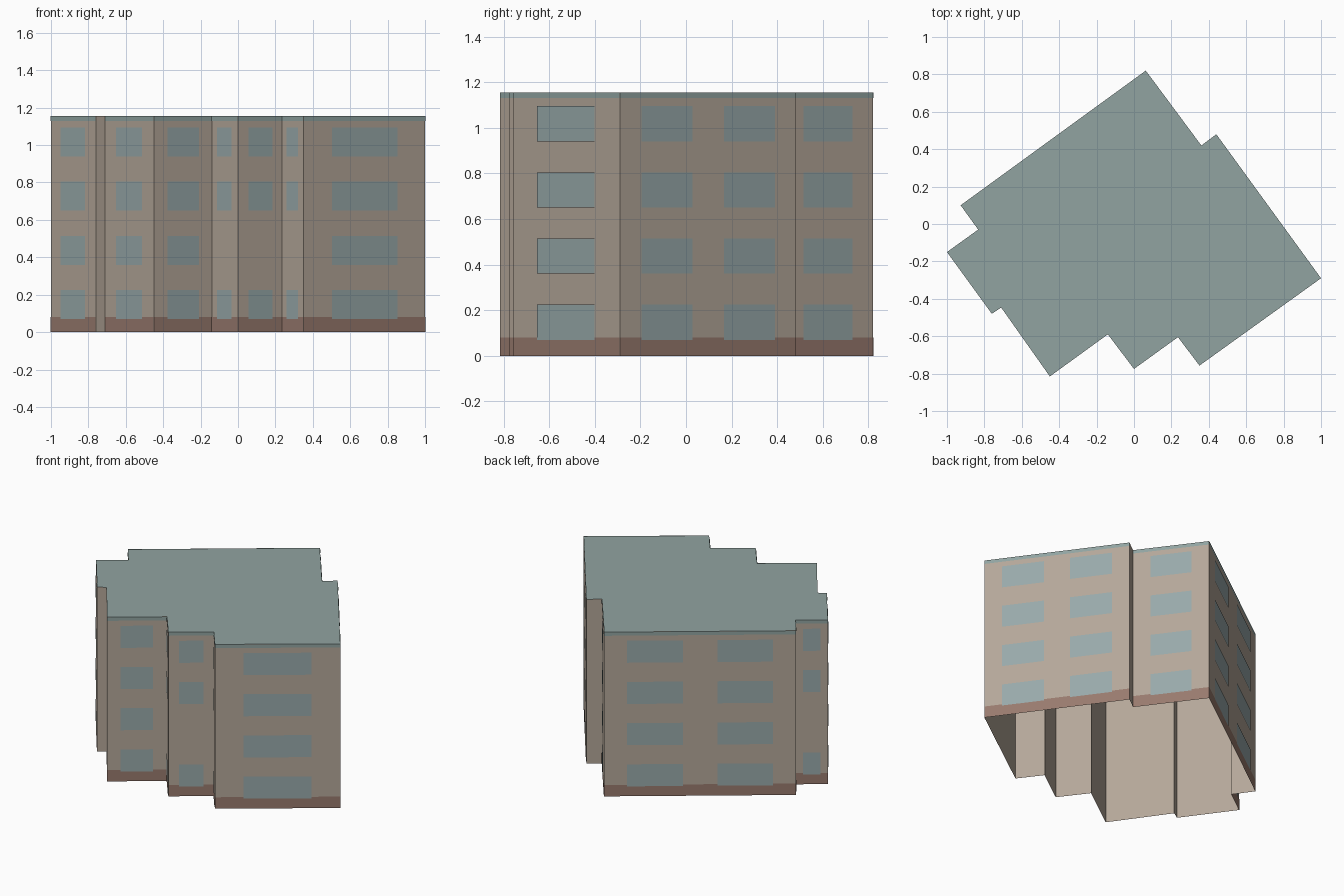
import bpy
import bmesh
from mathutils import Vector

cube = bpy.data.objects.get("Cube")
if cube:
    bpy.data.objects.remove(cube, do_unlink=True)


def material(name, rgb):
    lin = [((c / 255 + 0.055) / 1.055) ** 2.4 for c in rgb] + [1.0]
    mat = bpy.data.materials.new(name)
    mat.use_nodes = True
    mat.diffuse_color = lin
    mat.node_tree.nodes["Principled BSDF"].inputs["Base Color"].default_value = lin
    return mat


BEIGE = material("beige_wall", (180, 167, 153))
BROWN = material("brown_base", (152, 122, 110))
TEAL = material("teal_roof", (145, 164, 161))
GLASS = material("window_glass", (152, 169, 170))

# Building outline, counterclockwise from above
OUTLINE = [Vector(p) for p in (
    (0.35, -0.757), (1, -0.29), (0.44, 0.48), (0.36, 0.42), (0.063, 0.82),
    (-0.927, 0.10), (-0.833, -0.03), (-1, -0.15), (-0.76, -0.48), (-0.71, -0.447),
    (-0.45, -0.815), (-0.14, -0.59), (0, -0.775), (0.235, -0.605))]
HEIGHT, BASE_TOP, CORNICE = 1.155, 0.08, 1.13
FLOOR_STEP, SILL, WINDOW_HEIGHT, FLOORS = 0.29, 0.07, 0.155, 4
PLAIN_LENGTH, NARROW_LENGTH, WIDE_LENGTH = 0.12, 0.35, 0.9
SIDES = [(a, b) for a, b in zip(OUTLINE, OUTLINE[1:] + OUTLINE[:1])]
DECORATED = [(a, b) for a, b in SIDES if (b - a).length > PLAIN_LENGTH]


def build(name, mat, fill):
    bm = bmesh.new()
    fill(bm)
    mesh = bpy.data.meshes.new(name)
    bm.to_mesh(mesh)
    bm.free()
    mesh.materials.append(mat)
    obj = bpy.data.objects.new(name, mesh)
    bpy.context.collection.objects.link(obj)


def panel(bm, side, z0, z1, start=0.0, end=1.0, offset=0.0):
    """Upright rectangle over part of a wall, pushed out from it."""
    a, b = side
    d = (b - a).normalized()
    out = Vector((d.y, -d.x)) * offset
    p, q = a.lerp(b, start) + out, a.lerp(b, end) + out
    bm.faces.new([bm.verts.new((v.x, v.y, z))
                  for v, z in ((p, z0), (q, z0), (q, z1), (p, z1))])


def walls(bm):
    for side in SIDES:
        panel(bm, side, 0, HEIGHT)
    bmesh.ops.remove_doubles(bm, verts=bm.verts[:], dist=0.0001)


def roof(bm):
    bm.faces.new([bm.verts.new((p.x, p.y, HEIGHT)) for p in OUTLINE])


def base(bm):
    for side in DECORATED:
        panel(bm, side, 0, BASE_TOP, offset=0.002)


def cornice(bm):
    for side in DECORATED:
        panel(bm, side, CORNICE, HEIGHT, offset=0.002)


def windows(bm):
    # Long walls have two columns; narrow walls skip the second floor
    for side in DECORATED:
        length = (side[1] - side[0]).length
        spans = ((0.12, 0.41), (0.59, 0.88)) if length > WIDE_LENGTH else ((0.23, 0.77),)
        for floor in range(FLOORS):
            if floor == 1 and length < NARROW_LENGTH:
                continue
            z = SILL + floor * FLOOR_STEP
            for start, end in spans:
                panel(bm, side, z, z + WINDOW_HEIGHT, start, end, 0.004)


build("walls", BEIGE, walls)
build("roof", TEAL, roof)
build("base_band", BROWN, base)
build("cornice_band", TEAL, cornice)
build("windows", GLASS, windows)
